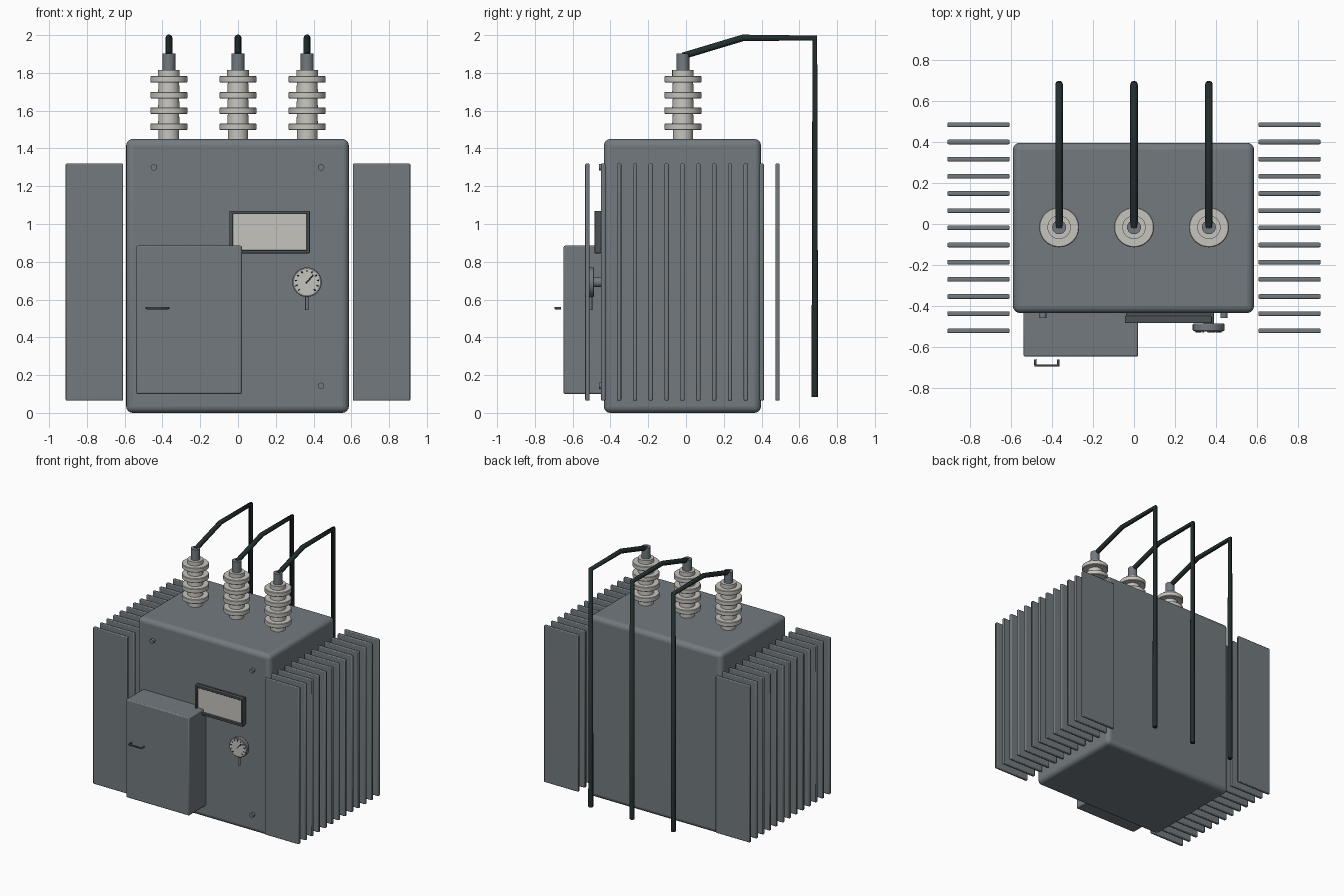
import bpy, bmesh, math
from mathutils import Matrix, Vector

if "Cube" in bpy.data.objects:
    bpy.data.objects.remove(bpy.data.objects["Cube"])


def material(name, rgb):
    m = bpy.data.materials.new(name)
    m.diffuse_color = (*rgb, 1)
    m.use_nodes = True
    m.node_tree.nodes["Principled BSDF"].inputs["Base Color"].default_value = m.diffuse_color
    return m


GREY = material("painted steel", (0.17, 0.195, 0.212))
DARK = material("dark steel", (0.07, 0.085, 0.09))
BLACK = material("cable black", (0.017, 0.027, 0.027))
CREAM = material("porcelain", (0.56, 0.55, 0.51))


def finish(name, bm, mat, bevel=0, segments=2, smooth=True):
    bmesh.ops.recalc_face_normals(bm, faces=bm.faces)
    me = bpy.data.meshes.new(name)
    bm.to_mesh(me)
    bm.free()
    ob = bpy.data.objects.new(name, me)
    bpy.context.collection.objects.link(ob)
    me.materials.append(mat)
    if bevel:
        b = ob.modifiers.new("bevel", 'BEVEL')
        b.width, b.segments = bevel, segments
    if smooth:
        bpy.ops.object.select_all(action='DESELECT')
        ob.select_set(True)
        bpy.context.view_layer.objects.active = ob
        bpy.ops.object.shade_smooth_by_angle(angle=math.radians(35))
    return ob


def box(name, lo, hi, mat, bevel=0, segments=2):
    lo, hi = Vector(lo), Vector(hi)
    bm = bmesh.new()
    bmesh.ops.create_cube(bm, size=1, matrix=Matrix.Translation((lo + hi) / 2)
                          @ Matrix.Diagonal((*(hi - lo), 1)))
    return finish(name, bm, mat, bevel, segments)


def rod(name, a, b, r, mat, sides=24, bevel=0):
    a, b = Vector(a), Vector(b)
    d = b - a
    bm = bmesh.new()
    bmesh.ops.create_cone(bm, cap_ends=True, segments=sides, radius1=r, radius2=r, depth=d.length,
                          matrix=Matrix.Translation((a + b) / 2)
                          @ d.to_track_quat('Z', 'Y').to_matrix().to_4x4())
    return finish(name, bm, mat, bevel)


def lathe(name, profile, x, y, mat, sides=40):
    # spin a (radius, z) profile about a vertical axis
    bm = bmesh.new()
    vs = [bm.verts.new((x + r, y, z)) for r, z in profile]
    es = [bm.edges.new(p) for p in zip(vs, vs[1:])]
    bmesh.ops.spin(bm, geom=vs + es, cent=(x, y, 0), axis=(0, 0, 1),
                   angle=2 * math.pi, steps=sides, use_duplicate=False)
    bmesh.ops.remove_doubles(bm, verts=bm.verts, dist=1e-5)
    return finish(name, bm, mat)


def tube(name, points, r, mat):
    cu = bpy.data.curves.new(name, 'CURVE')
    cu.dimensions = '3D'
    cu.bevel_depth, cu.bevel_resolution, cu.use_fill_caps = r, 3, True
    s = cu.splines.new('POLY')
    s.points.add(len(points) - 1)
    for p, co in zip(s.points, points):
        p.co = (*co, 1)
    cu.materials.append(mat)
    ob = bpy.data.objects.new(name, cu)
    bpy.context.collection.objects.link(ob)
    return ob


# main tank
box("tank", (-0.592, -0.435, 0), (0.587, 0.397, 1.45), GREY, 0.035, 4)

# cooling fins on both sides
for side in (-1, 1):
    for i in range(13):
        y = -0.522 + i * 0.0839
        x0, x1 = sorted((side * 0.608, side * 0.912))
        box("cooling_fin", (x0, y - 0.0115, 0.065), (x1, y + 0.0115, 1.32), GREY, 0.006)

# bushings with their terminals and cables
BY = -0.016
for x in (-0.366, 0, 0.366):
    profile = [(0, 1.44), (0.054, 1.44)]
    for z in (1.515, 1.6, 1.682, 1.766):
        profile += [(0.054, z - 0.018), (0.094, z - 0.018), (0.098, z - 0.014),
                    (0.098, z + 0.014), (0.094, z + 0.018), (0.057, z + 0.018)]
    profile += [(0.057, 1.815), (0, 1.815)]
    lathe("insulator", profile, x, BY, CREAM)
    rod("terminal", (x, BY, 1.81), (x, BY, 1.902), 0.034, GREY)
    tube("cable", [(x, BY, 1.89), (x, 0.30, 1.985), (x, 0.682, 1.985), (x, 0.682, 0.085)],
         0.0185, BLACK)

# control cabinet and its handle
box("cabinet", (-0.54, -0.648, 0.10), (0.02, -0.42, 0.885), GREY, 0.008)
tube("cabinet_handle", [(-0.482, -0.662, 0.555), (-0.482, -0.692, 0.555),
                        (-0.37, -0.692, 0.555), (-0.37, -0.662, 0.555)], 0.007, DARK)

# framed rating plate
X0, X1, Z0, Z1, W = -0.045, 0.38, 0.845, 1.07, 0.018
box("plate_backing", (X0 + 0.005, -0.46, Z0 + 0.005), (X1 - 0.005, -0.43, Z1 - 0.005), DARK)
box("rating_plate", (X0 + W, -0.466, Z0 + W), (X1 - W, -0.459, Z1 - W), CREAM)
for z in (Z0, Z1 - W):
    box("frame_rail", (X0, -0.485, z), (X1, -0.45, z + W), DARK, 0.004)
for x in (X0, X1 - W):
    box("frame_post", (x, -0.485, Z0), (x + W, -0.45, Z1), DARK, 0.004)

# round gauge with dial, ticks, needle and stem
GX, GZ = 0.365, 0.692
rod("gauge_neck", (GX, -0.43, GZ), (GX, -0.49, GZ), 0.025, GREY)
rod("gauge_case", (GX, -0.487, GZ), (GX, -0.522, GZ), 0.078, GREY, 40, 0.004)
rod("gauge_dial", (GX, -0.52, GZ), (GX, -0.525, GZ), 0.069, CREAM, 40)
for i in range(11):
    a = math.radians(-45 + 27 * i)
    d = Vector((math.cos(a), 0, math.sin(a)))
    c = Vector((GX, -0.527, GZ))
    rod("gauge_tick", c + d * 0.053, c + d * 0.064, 0.003, BLACK, 6)
n = Vector((0.66, 0, 0.75))
rod("gauge_needle", c - n * 0.008, c + n * 0.05, 0.003, BLACK, 6)
rod("gauge_stem", (GX, -0.505, 0.545), (GX, -0.505, 0.63), 0.009, GREY, 16)

# cover bolts
for x in (-0.445, 0.44):
    for z in (0.143, 1.30):
        rod("cover_bolt", (x, -0.43, z), (x, -0.46, z), 0.017, GREY, 16)
